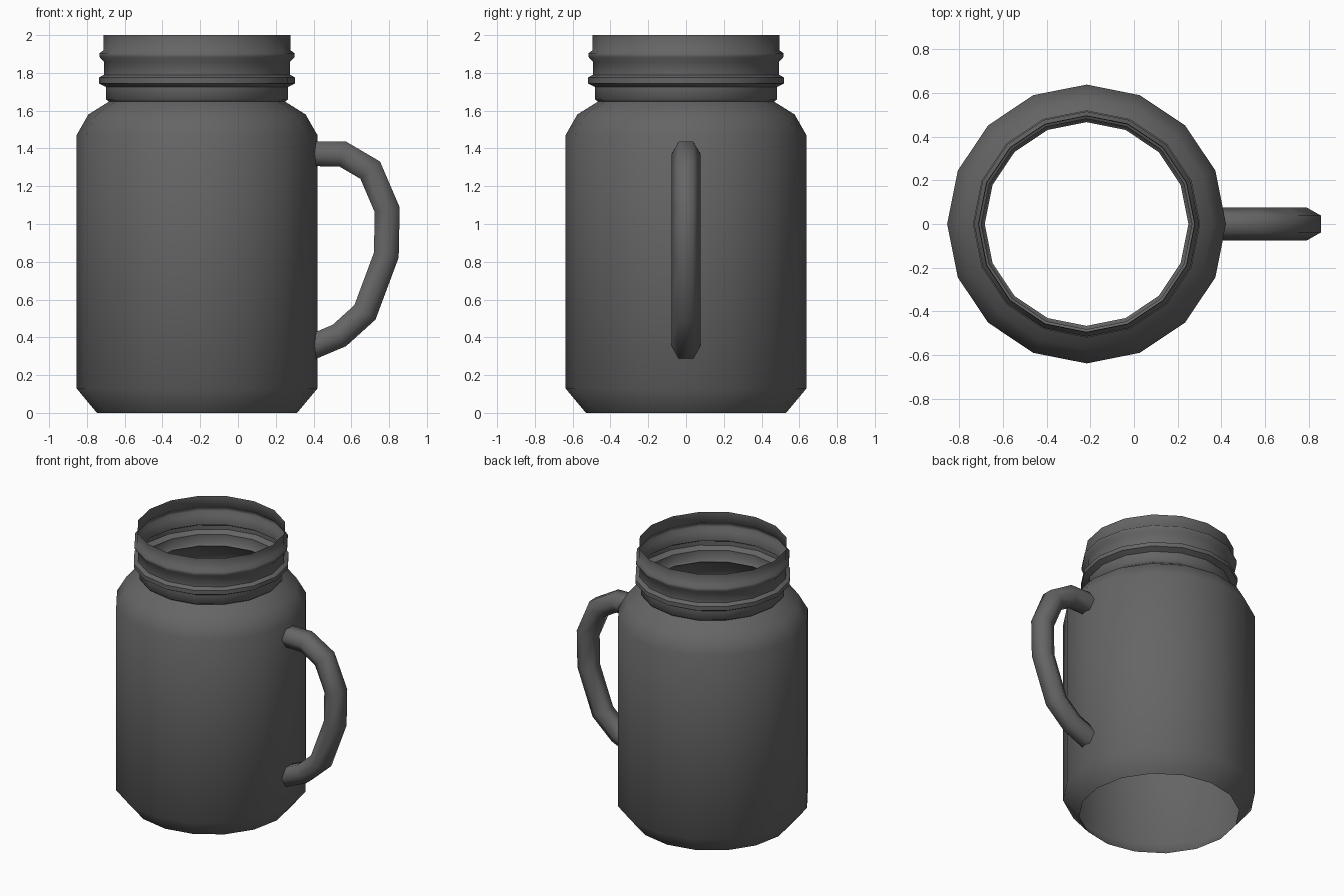
import bpy, bmesh, math
from mathutils import Vector

cube = bpy.data.objects.get("Cube")
if cube:
    bpy.data.objects.remove(cube, do_unlink=True)

grey = bpy.data.materials.new("dark grey")
grey.use_nodes = True
COLOR = (0.13, 0.13, 0.13, 1)
grey.diffuse_color = COLOR
grey.node_tree.nodes["Principled BSDF"].inputs["Base Color"].default_value = COLOR


def skin(name, rings, angle):
    """Bridge consecutive closed rings of points into an open, smooth tube."""
    bm = bmesh.new()
    loops = [[bm.verts.new(p) for p in ring] for ring in rings]
    for a, b in zip(loops, loops[1:]):
        n = len(a)
        for i in range(n):
            j = (i + 1) % n
            bm.faces.new((a[i], a[j], b[j], b[i]))
    mesh = bpy.data.meshes.new(name)
    bm.to_mesh(mesh)
    bm.free()
    mesh.materials.append(grey)
    obj = bpy.data.objects.new(name, mesh)
    bpy.context.collection.objects.link(obj)
    bpy.ops.object.select_all(action="DESELECT")
    obj.select_set(True)
    bpy.context.view_layer.objects.active = obj
    bpy.ops.object.shade_smooth_by_angle(angle=math.radians(angle))
    return obj


# Jar: thin open shell, turned from a profile of (radius, height)
CENTRE_X, SIDES = -0.217, 16
profile = [
    (0.53, 0), (0.638, 0.13), (0.638, 1.47), (0.575, 1.58),      # body and shoulder
    (0.466, 1.648), (0.482, 1.66), (0.482, 1.725),               # neck
    (0.52, 1.745), (0.52, 1.775), (0.493, 1.79), (0.493, 1.86),  # lower thread
    (0.515, 1.883), (0.515, 1.905), (0.495, 1.92), (0.495, 2),   # upper thread and lip
]
turns = [math.tau * i / SIDES for i in range(SIDES)]
skin("jar", [[(CENTRE_X + r * math.cos(t), r * math.sin(t), z) for t in turns]
             for r, z in profile], 60)

# Handle: six-sided tube swept along a bent path with mitred joints
path = [Vector((x, 0, z)) for x, z in (
    (0.40, 1.372), (0.555, 1.37), (0.70, 1.285), (0.79, 1.075),
    (0.785, 0.835), (0.672, 0.532), (0.537, 0.41), (0.40, 0.352))]
RADIUS = 0.076
rings = []
for i, p in enumerate(path):
    before = (p - path[i - 1]).normalized() if i else Vector((1, 0, 0))
    after = (path[i + 1] - p).normalized() if i < len(path) - 1 else Vector((-1, 0, 0))
    along = (before + after).normalized()
    across = Vector((-along.z, 0, along.x)) / along.dot(after)
    rings.append([p + RADIUS * (math.cos(t) * Vector((0, 1, 0)) + math.sin(t) * across)
                  for t in (math.tau * k / 6 for k in range(6))])
handle = skin("handle", rings, 70)

# Make the handle faces point outwards
bm = bmesh.new()
bm.from_mesh(handle.data)
bmesh.ops.recalc_face_normals(bm, faces=bm.faces)
bm.to_mesh(handle.data)
bm.free()
